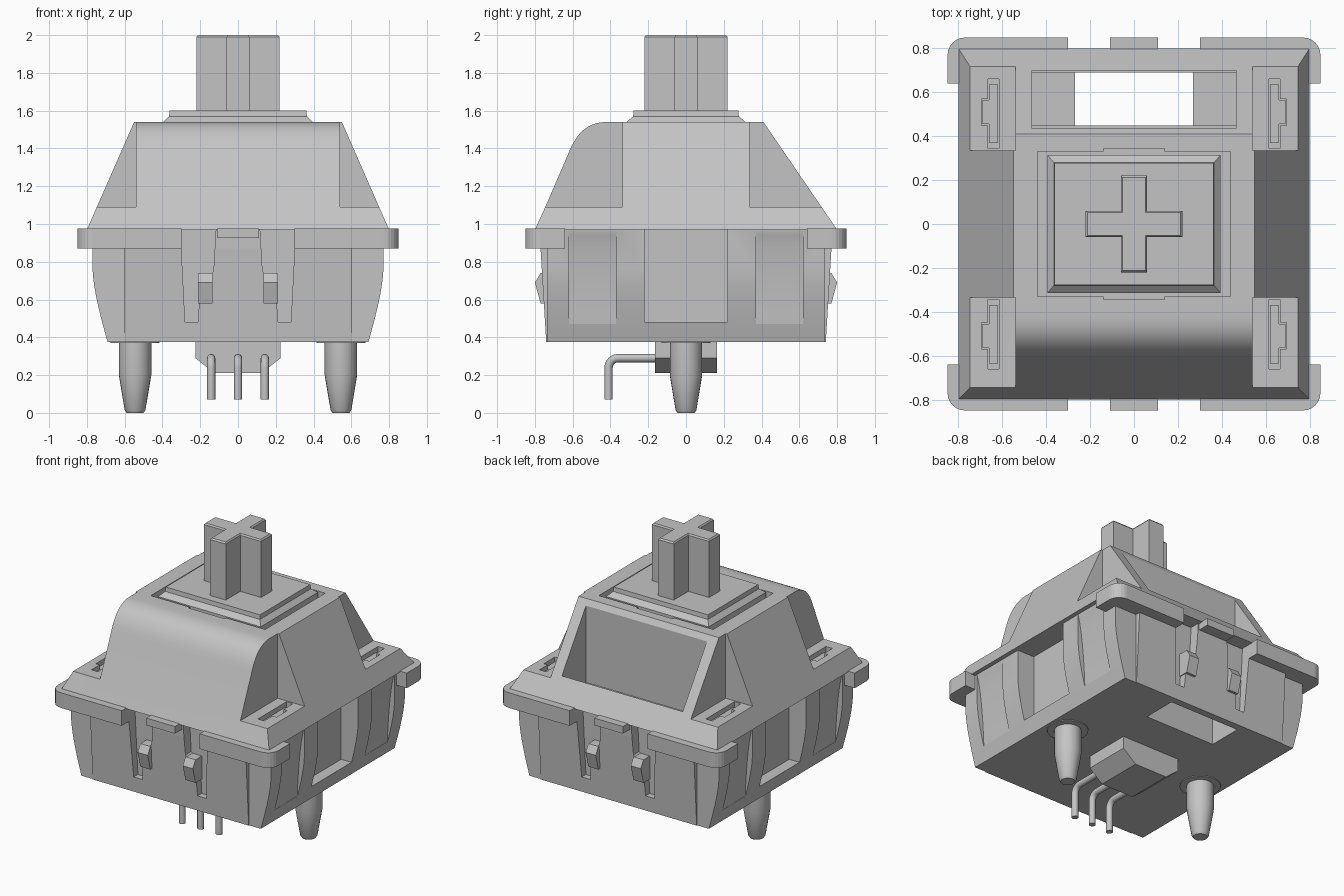
import bpy, bmesh, math
from mathutils import Vector

if "Cube" in bpy.data.objects:
    bpy.data.objects.remove(bpy.data.objects["Cube"])

grey = bpy.data.materials.new("plain_grey")
grey.use_nodes = True
grey.diffuse_color = (0.55, 0.55, 0.55, 1)
grey.node_tree.nodes["Principled BSDF"].inputs["Base Color"].default_value = (0.55, 0.55, 0.55, 1)


def finish(name, bm):
    bmesh.ops.recalc_face_normals(bm, faces=bm.faces)
    mesh = bpy.data.meshes.new(name)
    bm.to_mesh(mesh)
    bm.free()
    mesh.materials.append(grey)
    ob = bpy.data.objects.new(name, mesh)
    bpy.context.collection.objects.link(ob)
    return ob


def loft(name, rings):
    """Skin a stack of closed rings and cap both ends."""
    bm = bmesh.new()
    loops = [[bm.verts.new(p) for p in ring] for ring in rings]
    n = len(loops[0])
    for lo, hi in zip(loops, loops[1:]):
        for i in range(n):
            j = (i + 1) % n
            bm.faces.new((lo[i], lo[j], hi[j], hi[i]))
    bm.faces.new(loops[0])
    bm.faces.new(loops[-1])
    return finish(name, bm)


def prism(name, pts, axis, a, b):
    """Extrude a 2D outline along x, y or z from a to b."""
    place = {"x": lambda p, t: (t, p[0], p[1]),
             "y": lambda p, t: (p[0], t, p[1]),
             "z": lambda p, t: (p[0], p[1], t)}[axis]
    return loft(name, [[place(p, t) for p in pts] for t in (a, b)])


def box(name, x0, x1, y0, y1, z0, z1):
    return prism(name, [(x0, y0), (x1, y0), (x1, y1), (x0, y1)], "z", z0, z1)


def activate(ob):
    bpy.ops.object.select_all(action="DESELECT")
    ob.select_set(True)
    bpy.context.view_layer.objects.active = ob


def cut(ob, cutter):
    mod = ob.modifiers.new("cut", "BOOLEAN")
    mod.operation = "DIFFERENCE"
    mod.solver = "EXACT"
    mod.object = cutter
    activate(ob)
    bpy.ops.object.modifier_apply(modifier=mod.name)
    bpy.data.objects.remove(cutter)


def smooth(ob, angle=30):
    activate(ob)
    bpy.ops.object.shade_smooth_by_angle(angle=math.radians(angle))


def mirrored(pts, s):
    return [(s * u, v) for u, v in pts]


def bend(a, b, c, steps=8):
    """Points of a quadratic curve from a to c, pulled towards b."""
    a, b, c = Vector(a), Vector(b), Vector(c)
    ts = [i / steps for i in range(steps + 1)]
    return [tuple(a * (1 - t) ** 2 + b * 2 * t * (1 - t) + c * t * t) for t in ts]


SIDES = (-1, 1)
CORNERS = [(sx, sy) for sx in SIDES for sy in SIDES]

# Upper housing: side profile with a rounded front shoulder, narrowing upwards
profile = [(-0.8, 0.97), (-0.745, 1.09)]
profile += bend((-0.62, 1.38), (-0.56, 1.54), (-0.42, 1.54), 10)
profile += [(0.41, 1.54), (0.8, 0.97)]


def half_width(z):
    return 0.8 - (z - 0.97) * 0.25 / 0.57


upper = loft("upper_housing", [[(s * half_width(z), y, z) for y, z in profile] for s in SIDES])
clip_hole = [(0.615, 0.345), (0.665, 0.345), (0.665, 0.45), (0.695, 0.45),
             (0.695, 0.57), (0.665, 0.57), (0.665, 0.66), (0.615, 0.66)]
for sx, sy in CORNERS:
    xs, ys = sorted((sx * 0.54, sx)), sorted((sy * 0.335, sy))
    cut(upper, box("notch", *xs, *ys, 1.09, 2))
    cut(upper, prism("hole", [(sx * x, sy * y) for x, y in clip_hole], "z", 0.9, 1.2))
cut(upper, box("lamp_window", -0.465, 0.465, 0.435, 0.70, 0.9, 2))
cut(upper, box("stem_opening", -0.44, 0.44, -0.33, 0.33, 1.42, 2))
cut(upper, box("stem_relief", -0.14, 0.14, -0.345, 0.345, 1.42, 2))
smooth(upper)

# Lower housing core with the latch slots and lamp opening
wall = [(-0.74, 0.375), (0.74, 0.375), (0.77, 0.87), (0.77, 0.97), (-0.77, 0.97), (-0.77, 0.87)]
lower = prism("lower_housing", wall, "x", -0.6, 0.6)
slot = [(0.11, 1.1), (0.305, 1.1), (0.305, 0.97), (0.28, 0.48), (0.212, 0.48), (0.2, 0.68), (0.13, 0.75)]
for sx, sy in CORNERS:
    cut(lower, prism("slot", mirrored(slot, sx), "y", *sorted((sy * 0.7, sy))))
cut(lower, box("lamp_pocket", -0.465, 0.465, 0.45, 0.69, 0.85, 1.2))
cut(lower, box("lamp_hole", -0.27, 0.27, 0.45, 0.69, 0, 1.2))

# Side walls with a curved taper, reaching the corners, a middle pocket and hollow panels
column = [(0.58, 0.375)] + bend((0.69, 0.375), (0.765, 0.63), (0.77, 0.76)) + [(0.77, 0.97), (0.58, 0.97)]
hollow = bend((0.775, 0.98), (0.73, 0.85), (0.715, 0.47)) + [(0.9, 0.47), (0.9, 0.98)]
for sx, label in zip(SIDES, ("right", "left")):
    side = prism(label + "_side_wall", mirrored(column, sx), "y", -0.735, 0.735)
    cut(side, box("pocket", *sorted((sx * 0.64, sx)), -0.22, 0.22, 0.48, 1.2))
    for sy in SIDES:
        cut(side, prism("panel", mirrored(hollow, sx), "y", *sorted((sy * 0.37, sy * 0.62))))
    smooth(side)

# Rounded corner flanges, latch hooks and clips
hook = [(0.69, 0.58), (0.77, 0.58), (0.8, 0.69), (0.77, 0.74), (0.69, 0.74)]
clip = [(0.62, 0.37), (0.66, 0.37), (0.66, 0.455), (0.69, 0.455),
        (0.69, 0.565), (0.66, 0.565), (0.66, 0.635), (0.62, 0.635)]
arc = [(0.77 + 0.08 * math.cos(a), 0.77 + 0.08 * math.sin(a))
       for a in [math.radians(15 * k) for k in range(7)]]
flange = [(0.3, 0.71), (0.6, 0.71), (0.6, 0.64), (0.85, 0.64)] + arc + [(0.3, 0.85)]
for sx, sy in CORNERS:
    label = ("front_" if sy < 0 else "back_") + ("right" if sx < 0 else "left")
    prism(label + "_flange", [(sx * x, sy * y) for x, y in flange], "z", 0.87, 0.975)
    prism(label + "_latch_hook", mirrored(hook, sy), "x", *sorted((sx * 0.135, sx * 0.212)))
    prism(label + "_clip", [(sx * x, sy * y) for x, y in clip], "z", 0.9, 1.06)
for sy, label in zip(SIDES, ("front", "back")):
    box(label + "_tab", -0.11, 0.11, *sorted((sy * 0.7, sy * 0.85)), 0.925, 0.975)


# Stem: plate with a sloped skirt, and a cross post
def rect(x, y, z):
    return [(-x, -y, z), (x, -y, z), (x, y, z), (-x, y, z)]


loft("stem_plate", [rect(0.395, 0.315, 1.38), rect(0.395, 0.315, 1.54),
                    rect(0.365, 0.28, 1.57), rect(0.362, 0.277, 1.6)])


def cross(r, w, z):
    quarter = [(r, -w), (r, w), (w, w)]
    pts = []
    for c, s in ((1, 0), (0, 1), (-1, 0), (0, -1)):
        pts += [(c * x - s * y, s * x + c * y, z) for x, y in quarter]
    return pts


loft("stem_cross", [cross(0.22, 0.06, 1.59), cross(0.22, 0.06, 1.99), cross(0.212, 0.053, 2.0)])

# Mounting pegs, each a turned profile
for sx, label in zip(SIDES, ("right", "left")):
    rings = [[(sx * 0.545 + r * math.cos(k * math.pi / 12), r * math.sin(k * math.pi / 12), z)
              for k in range(24)]
             for r, z in ((0.13, 0.38), (0.13, 0.37), (0.086, 0.37), (0.086, 0.2), (0.055, 0.015), (0.045, 0))]
    smooth(loft(label + "_peg", rings))

# Central block under the base
prism("base_block", [(-0.225, 0.38), (-0.225, 0.29), (-0.125, 0.21),
                     (0.125, 0.21), (0.225, 0.29), (0.225, 0.38)], "y", -0.165, 0.165)

# Bent contact pins, swept rings along an L path
path = [(-0.1, 0.29, 0), (-0.36, 0.29, 0)]
path += [(-0.36 - 0.05 * math.sin(a), 0.24 + 0.05 * math.cos(a), a)
         for a in [math.radians(15 * k) for k in range(1, 7)]]
path.append((-0.41, 0.07, math.pi / 2))
for x, label in ((-0.142, "right"), (0, "middle"), (0.142, "left")):
    rings = []
    for y, z, a in path:
        ring = []
        for k in range(12):
            u, v = 0.022 * math.cos(k * math.pi / 6), 0.022 * math.sin(k * math.pi / 6)
            ring.append((x + u, y - v * math.sin(a), z + v * math.cos(a)))
        rings.append(ring)
    smooth(loft(label + "_pin", rings), 40)
